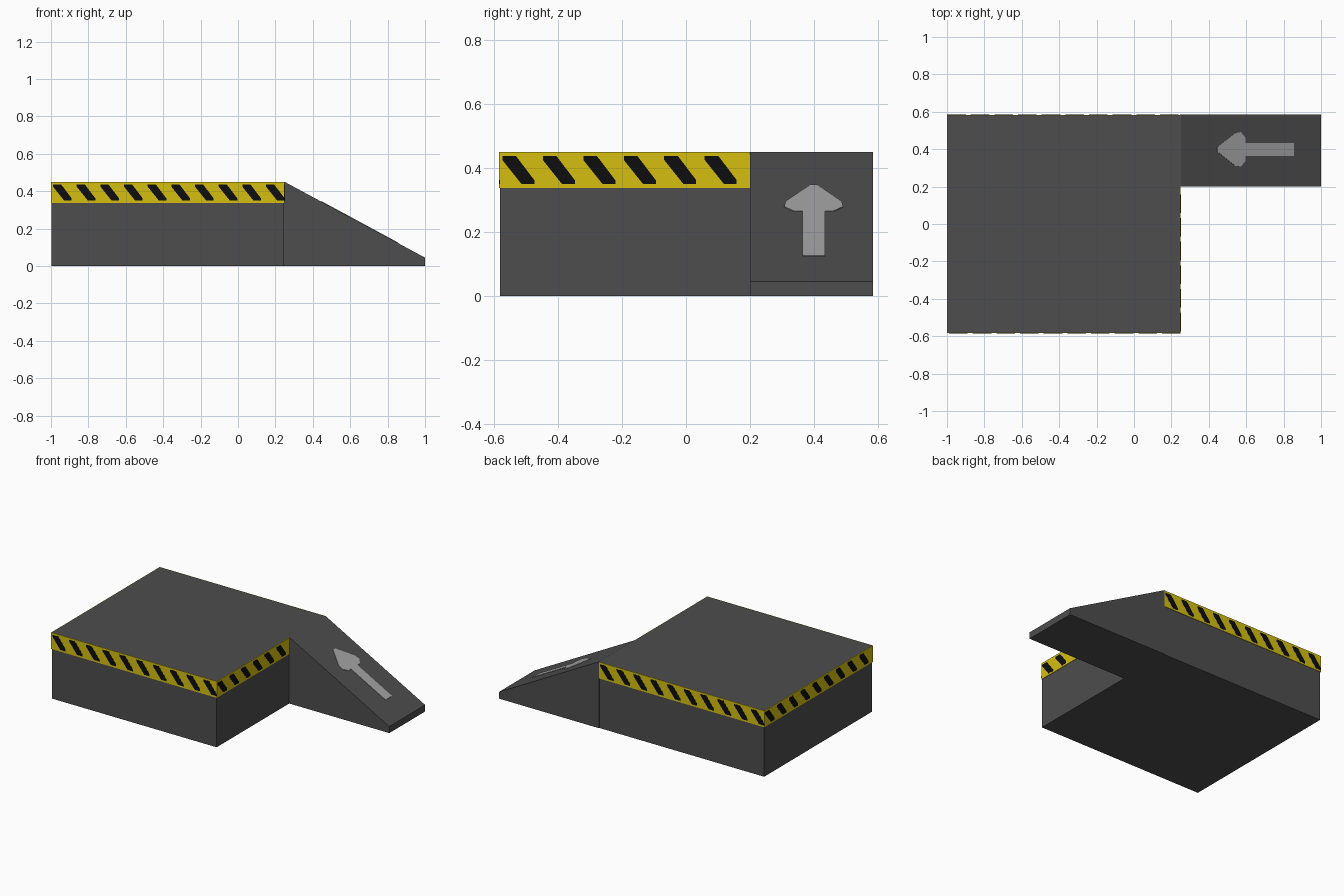
import bpy, bmesh
from mathutils import Vector

if "Cube" in bpy.data.objects:
    bpy.data.objects.remove(bpy.data.objects["Cube"])


def material(name, rgb):
    m = bpy.data.materials.new(name)
    m.diffuse_color = (*rgb, 1)
    m.use_nodes = True
    m.node_tree.nodes["Principled BSDF"].inputs["Base Color"].default_value = m.diffuse_color
    return m


GREY = material("dark grey", (0.075, 0.075, 0.075))
YELLOW = material("warning yellow", (0.66, 0.52, 0.005))
BLACK = material("black", (0.004, 0.004, 0.004))
LIGHT = material("light grey", (0.37, 0.37, 0.37))


def prisms(name, polys, origin, u, v, depth, mat):
    """Extrude 2D outlines drawn on the plane (origin, u, v) by depth along u x v."""
    o, u, v = Vector(origin), Vector(u).normalized(), Vector(v).normalized()
    n = u.cross(v) * depth
    bm = bmesh.new()
    for poly in polys:
        base = [bm.verts.new(o + u * a + v * b) for a, b in poly]
        top = [bm.verts.new(w.co + n) for w in base]
        bm.faces.new(base[::-1])
        bm.faces.new(top)
        for i in range(len(base)):
            j = (i + 1) % len(base)
            bm.faces.new((base[i], base[j], top[j], top[i]))
    bmesh.ops.recalc_face_normals(bm, faces=bm.faces)
    me = bpy.data.meshes.new(name)
    bm.to_mesh(me)
    bm.free()
    me.materials.append(mat)
    ob = bpy.data.objects.new(name, me)
    bpy.context.collection.objects.link(ob)
    return ob


X0, X1, XR, Y, H = -1.0, 0.25, 1.0, 0.585, 0.45
RY, LIP, BAND, IN = 0.20, 0.045, 0.338, 0.004
UP = (0, 0, 1)

# platform block, slightly inset so the warning bands sit flush with the outline
prisms("platform", [[(X0 + IN, -Y + IN), (X1 - IN, -Y + IN), (X1 - IN, Y - IN), (X0 + IN, Y - IN)]],
       (0, 0, 0), (1, 0, 0), (0, 1, 0), H, GREY)

# ramp wedge
prisms("ramp", [[(X1 - IN, 0), (XR, 0), (XR, LIP), (X1, H), (X1 - IN, H)]],
       (0, Y, 0), (1, 0, 0), UP, Y - RY, GREY)

# warning bands with slanted stripes: name, left corner seen from outside, direction, length, stripes
sides = [
    ("front", (X0, -Y + IN, 0), (1, 0, 0), X1 - X0, 10),
    ("right", (X1 - IN, -Y, 0), (0, 1, 0), RY + Y, 6),
    ("back", (X1, Y - IN, 0), (-1, 0, 0), X1 - X0, 10),
    ("left", (X0 + IN, Y, 0), (0, -1, 0), 2 * Y, 9),
]
for name, corner, u, length, count in sides:
    end = length if name == "right" else length - 0.001
    prisms(name + "_band", [[(0.001, BAND), (end, BAND), (end, H), (0.001, H)]],
           corner, u, UP, 0.003, YELLOW)
    stripes = []
    for i in range(count):
        s = 0.011 + i * 0.1265
        stripes.append([(s, 0.437), (s, 0.425), (s + 0.06, 0.35), (s + 0.1, 0.35),
                        (s + 0.1, 0.362), (s + 0.043, 0.437)])
    prisms(name + "_stripes", stripes, corner, u, UP, 0.004, BLACK)

# arrow plate on the slope, pointing up the ramp
slope = Vector((X1 - XR, 0, H - LIP))
k = slope.length / (XR - X1)
right_half = [(0.145, 0.035), (0.405, 0.035), (0.405, 0.062), (0.43, 0.092), (0.46, 0.088), (0.556, 0.012)]
outline = [(w, (a) * k) for a, w in right_half]
outline = [(w, a) for w, a in outline] + [(-w, a) for w, a in reversed(outline)]
prisms("ramp_arrow", [outline], (XR, 0.399, LIP), (0, 1, 0), slope, 0.003, LIGHT)
